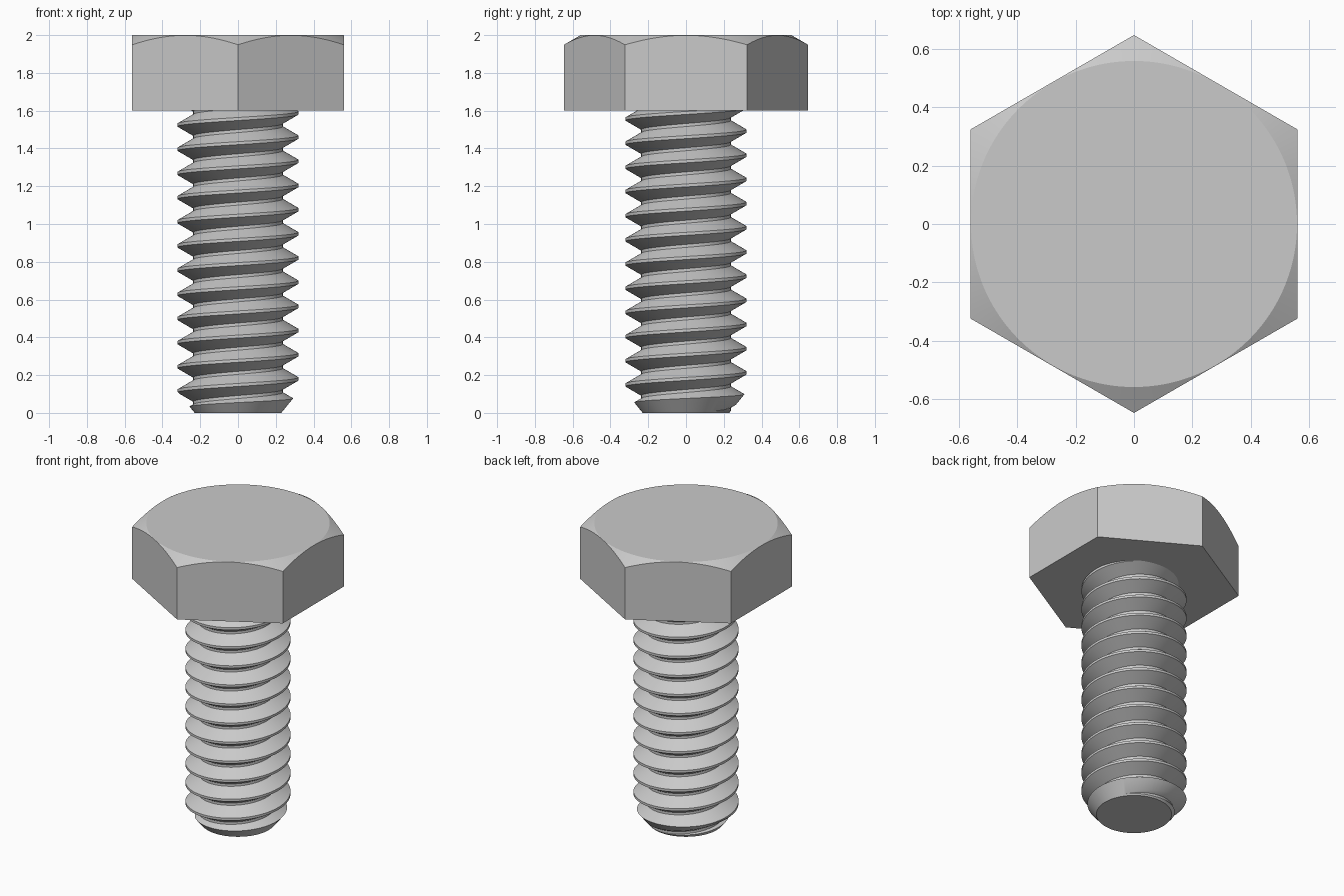
import bpy, bmesh
from math import cos, sin, tan, pi, radians

old = bpy.data.objects.get("Cube")
if old:
    bpy.data.objects.remove(old, do_unlink=True)

# Dimensions
LENGTH, HEIGHT = 1.6, 2.0
FLAT_RADIUS = 0.56
PITCH, CREST, ROOT = 0.128, 0.32, 0.237
PHASE = 0.052
SEGMENTS = 96

steel = bpy.data.materials.new("steel_grey")
steel.use_nodes = True
steel.diffuse_color = (0.59, 0.59, 0.59, 1)
steel.node_tree.nodes["Principled BSDF"].inputs["Base Color"].default_value = steel.diffuse_color


def make_object(name, bm):
    bmesh.ops.recalc_face_normals(bm, faces=bm.faces)
    mesh = bpy.data.meshes.new(name)
    bm.to_mesh(mesh)
    bm.free()
    obj = bpy.data.objects.new(name, mesh)
    bpy.context.scene.collection.objects.link(obj)
    return obj


def lathe(name, profile, segments, phase):
    """Closed solid from (radius, z) points turned about the z axis."""
    bm = bmesh.new()
    angles = [phase + 2 * pi * i / segments for i in range(segments)]
    rings = [[bm.verts.new((r * cos(a), r * sin(a), z)) for a in angles] for r, z in profile]
    for low, high in zip(rings, rings[1:]):
        for i in range(segments):
            j = (i + 1) % segments
            bm.faces.new((low[i], low[j], high[j], high[i]))
    bm.faces.new(rings[0])
    bm.faces.new(rings[-1])
    return make_object(name, bm)


def trim(obj, cutter):
    """Keep only what lies inside the cutter, then finish the surface."""
    mod = obj.modifiers.new("chamfer", "BOOLEAN")
    mod.operation, mod.solver, mod.object = "INTERSECT", "EXACT", cutter
    bpy.context.view_layer.update()
    graph = bpy.context.evaluated_depsgraph_get()
    mesh = bpy.data.meshes.new_from_object(obj.evaluated_get(graph))
    obj.modifiers.clear()
    obj.data = mesh
    bpy.data.objects.remove(cutter, do_unlink=True)
    mesh.materials.clear()
    mesh.materials.append(steel)
    bpy.ops.object.select_all(action="DESELECT")
    obj.select_set(True)
    bpy.context.view_layer.objects.active = obj
    bpy.ops.object.shade_smooth_by_angle(angle=radians(22))


# Hexagonal head, its corners trimmed by a shallow cone
head = lathe("hex_head", [(FLAT_RADIUS / cos(pi / 6), LENGTH),
                          (FLAT_RADIUS / cos(pi / 6), HEIGHT)], 6, pi / 2)
spread = 1 / tan(pi / 6)
cone = lathe("head_cutter", [(FLAT_RADIUS - 0.002 - dz * spread, HEIGHT + dz)
                             for dz in (-0.5, 0.1)], 2 * SEGMENTS, 0.01)
trim(head, cone)

# Threaded shank: one profile swept along a right-handed helix
thread = [(-0.0625, CREST), (0.0625, CREST), (0.4375, ROOT), (0.5625, ROOT)]
bm = bmesh.new()
columns = []
for s in range(-2 * SEGMENTS, 15 * SEGMENTS):
    a = 2 * pi * s / SEGMENTS
    columns.append([bm.verts.new((r * cos(a), r * sin(a),
                                  PHASE + PITCH * (s / SEGMENTS + t))) for t, r in thread])
for s in range(len(columns) - SEGMENTS - 1):
    here = columns[s] + columns[s + SEGMENTS][:1]
    there = columns[s + 1] + columns[s + SEGMENTS + 1][:1]
    for j in range(len(thread)):
        bm.faces.new((here[j], there[j], there[j + 1], here[j + 1]))

# Square off both ends of the shank and close them
for z, up in ((0, -1), (LENGTH + 0.02, 1)):
    bmesh.ops.bisect_plane(bm, geom=bm.verts[:] + bm.edges[:] + bm.faces[:], dist=1e-6,
                           plane_co=(0, 0, z), plane_no=(0, 0, up), clear_outer=True)
bmesh.ops.delete(bm, geom=[v for v in bm.verts if not v.link_faces], context="VERTS")
bmesh.ops.holes_fill(bm, edges=[e for e in bm.edges if e.is_boundary], sides=0)
shank = make_object("threaded_shank", bm)

# Chamfered tip
envelope = lathe("tip_cutter", [(0.148, -0.1), (0.4, 0.21), (0.4, 1.8)], SEGMENTS, 0.013)
trim(shank, envelope)
